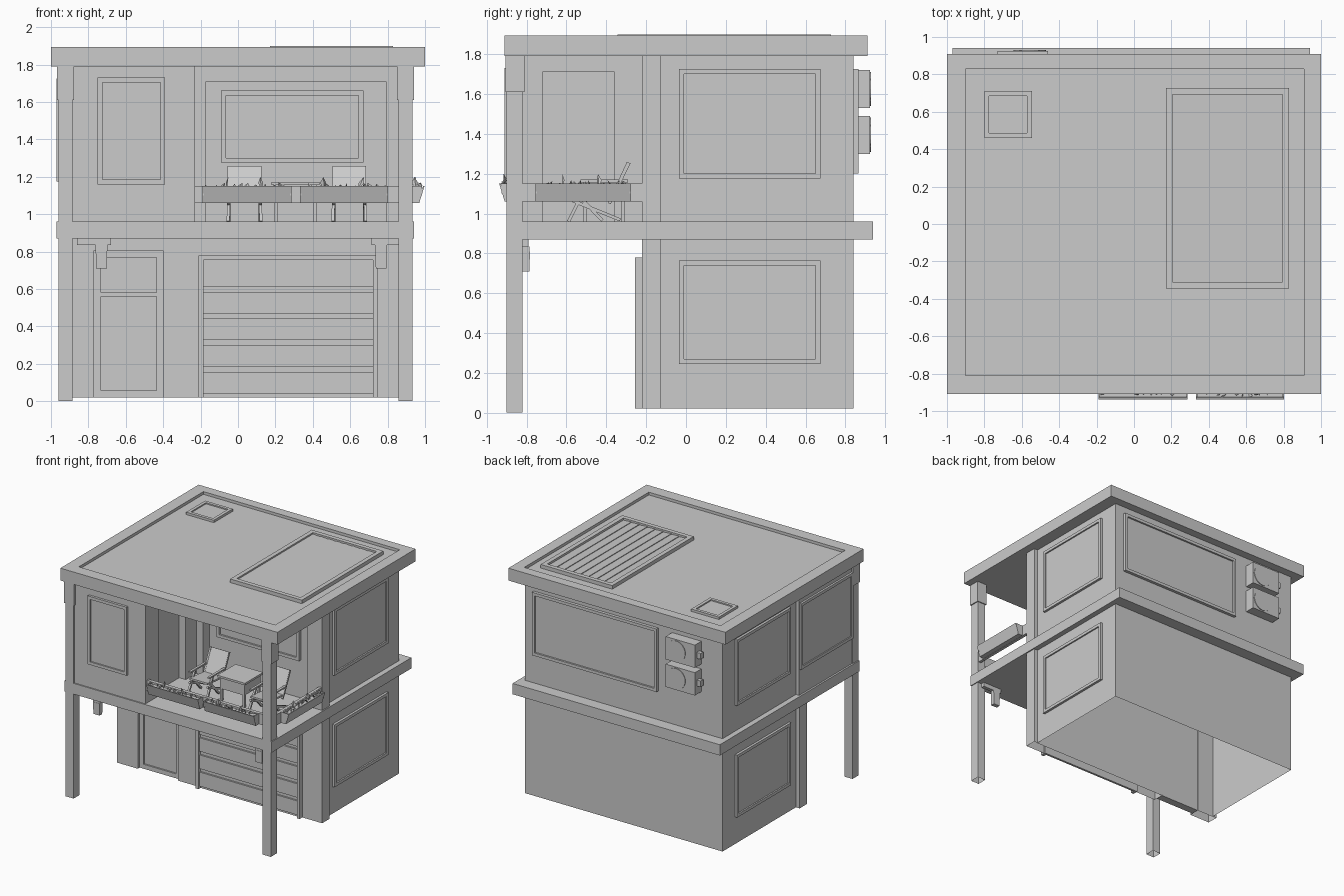
import bpy, bmesh, math, random
from mathutils import Vector, Matrix

if "Cube" in bpy.data.objects:
    bpy.data.objects.remove(bpy.data.objects["Cube"])

random.seed(4)


def finish(name, bm):
    bmesh.ops.recalc_face_normals(bm, faces=bm.faces[:])
    me = bpy.data.meshes.new(name)
    bm.to_mesh(me)
    bm.free()
    ob = bpy.data.objects.new(name, me)
    bpy.context.collection.objects.link(ob)
    return ob


def add_box(bm, x0, x1, y0, y1, z0, z1):
    m = Matrix.Translation(((x0 + x1) / 2, (y0 + y1) / 2, (z0 + z1) / 2)) @ Matrix.Diagonal((abs(x1 - x0), abs(y1 - y0), z1 - z0, 1))
    bmesh.ops.create_cube(bm, size=1, matrix=m)


def boxes(name, *items, open_below=None):
    # group of boxes; faces lying at or below height open_below are left out
    bm = bmesh.new()
    for b in items:
        add_box(bm, *b)
    if open_below is not None:
        low = [f for f in bm.faces if all(v.co.z < open_below for v in f.verts)]
        bmesh.ops.delete(bm, geom=low, context='FACES_ONLY')
    return finish(name, bm)


def add_bar(bm, a, b, w, t):
    # flat bar from a to b: w wide along x, t thick
    a, b = Vector(a), Vector(b)
    d = (b - a).normalized()
    x = Vector((1, 0, 0)) if abs(d.x) < 0.9 else Vector((0, 1, 0))
    x = (x - d * x.dot(d)).normalized()
    rot = Matrix((x, d.cross(x), d)).transposed().to_4x4()
    m = Matrix.Translation((a + b) / 2) @ rot @ Matrix.Diagonal((w, t, (b - a).length, 1))
    bmesh.ops.create_cube(bm, size=1, matrix=m)


def panel(name, axis, pos, out, a0, a1, z0, z1, border=0.025, pane=0.4, bars=()):
    # framed panel on a wall; out is the signed protrusion along the axis
    bm = bmesh.new()

    def put(u0, u1, v0, v1, o):
        if axis == 'x':
            add_box(bm, pos, pos + o, u0, u1, v0, v1)
        else:
            add_box(bm, u0, u1, pos, pos + o, v0, v1)
    put(a0, a0 + border, z0, z1, out)
    put(a1 - border, a1, z0, z1, out)
    put(a0 + border, a1 - border, z1 - border, z1, out)
    put(a0 + border, a1 - border, z0, z0 + border, out)
    put(a0 + border, a1 - border, z0 + border, z1 - border, out * pane)
    for b0, b1 in bars:
        put(a0 + border, a1 - border, b0, b1, out)
    return finish(name, bm)


# main volumes; the ground floor is an open-bottomed shell
boxes("lower_storey", (-0.925, 0.895, -0.13, 0.84, 0.02, 0.87), open_below=0.03)
boxes("lower_front_wall", (-0.96, -0.77, -0.22, -0.125, 0.02, 0.87), (-0.40, 0.93, -0.22, -0.125, 0.02, 0.87),
      (-0.77, -0.40, -0.22, -0.125, 0.805, 0.87), open_below=0.03)
boxes("floor_slab", (-0.97, 0.94, -0.90, 0.94, 0.87, 0.96))
boxes("upper_storey", (-0.925, 0.895, -0.13, 0.84, 0.96, 1.79))
boxes("front_room", (-0.955, -0.29, -0.89, -0.125, 0.96, 1.79))
boxes("front_room_balcony_wall", (-0.29, -0.23, -0.89, -0.72, 0.96, 1.79),
      (-0.29, -0.23, -0.36, -0.125, 0.96, 1.79), (-0.29, -0.23, -0.72, -0.36, 1.71, 1.79))
boxes("balcony_back_surround", (-0.23, -0.17, -0.22, -0.125, 0.96, 1.79),
      (0.79, 0.93, -0.22, -0.125, 0.96, 1.79), (-0.17, 0.79, -0.22, -0.125, 1.71, 1.79))

# roof with raised parapet
boxes("roof_deck", (-0.9, 0.91, -0.81, 0.83, 1.79, 1.87))
boxes("roof_parapet", (-1, -0.9, -0.91, 0.91, 1.79, 1.893), (0.91, 1, -0.91, 0.91, 1.79, 1.893),
      (-0.9, 0.91, -0.91, -0.81, 1.79, 1.893), (-0.9, 0.91, 0.83, 0.91, 1.79, 1.893))


def roof_frame(name, x0, x1, y0, y1, b, top):
    return boxes(name, (x0, x0 + b, y0, y1, 1.86, top), (x1 - b, x1, y0, y1, 1.86, top),
                 (x0 + b, x1 - b, y0, y0 + b, 1.86, top), (x0 + b, x1 - b, y1 - b, y1, 1.86, top))


# louvred roof light and hatch
roof_frame("louvre_frame", 0.17, 0.83, -0.345, 0.728, 0.036, 1.90)
bm = bmesh.new()
for i in range(8):
    x = 0.206 + i * 0.0735
    add_bar(bm, (x + 0.037, -0.309, 1.882), (x + 0.037, 0.692, 1.882), 0.076, 0.006)
    bmesh.ops.rotate(bm, verts=bm.verts[-8:], cent=(x + 0.037, 0, 1.882), matrix=Matrix.Rotation(0.07, 3, 'Y'))
finish("louvre_slats", bm)
roof_frame("roof_hatch_frame", -0.80, -0.545, 0.46, 0.71, 0.026, 1.89)
boxes("roof_hatch_lid", (-0.774, -0.571, 0.486, 0.684, 1.86, 1.88))

# front posts with capitals
for side, x in (("left", -0.9225), ("right", 0.895)):
    boxes(side + "_post", (x - 0.0375, x + 0.0375, -0.9, -0.82, 0, 0.87),
          (x - 0.0375, x + 0.0375, -0.9, -0.82, 0.96, 1.79), open_below=0.03)
    boxes(side + "_post_capital", (x - 0.046, x + 0.046, -0.905, -0.812, 1.61, 1.79))

# windows
for side, x, o in (("right", 0.895, 0.02), ("left", -0.925, -0.02)):
    panel(side + "_lower_window", 'x', x, o, -0.035, 0.675, 0.245, 0.765)
    panel(side + "_upper_window", 'x', x, o, -0.035, 0.675, 1.175, 1.725)
panel("left_room_window", 'x', -0.955, -0.016, -0.82, -0.13, 1.175, 1.725)
panel("front_room_window", 'y', -0.89, -0.02, -0.75, -0.39, 1.16, 1.73)
panel("back_window", 'y', 0.84, 0.025, -0.335, 0.815, 1.20, 1.725)
panel("balcony_window", 'y', -0.13, -0.025, -0.09, 0.67, 1.275, 1.66)

# recessed entrance door, garage door
panel("entrance_door", 'y', -0.13, -0.065, -0.77, -0.40, 0.02, 0.805, 0.037, 0.8, [(0.56, 0.58)])
boxes("garage_frame", (-0.21, -0.185, -0.257, -0.21, 0.02, 0.78), (0.722, 0.747, -0.257, -0.21, 0.02, 0.78),
      (-0.185, 0.722, -0.257, -0.21, 0.755, 0.78))
boxes("garage_door", (-0.185, 0.722, -0.228, -0.21, 0.02, 0.755))
boxes("garage_door_panels", *[(-0.185, 0.722, -0.242, -0.225, a, b) for a, b in
      ((0.04, 0.157), (0.185, 0.30), (0.33, 0.443), (0.47, 0.585), (0.61, 0.755))])

# hanging lamps below the slab
for side, x in (("left", -0.73), ("right", 0.765)):
    s = 1 if x > 0 else -1
    boxes(side + "_lamp_bracket", (x - s * 0.05, x + s * 0.13, -0.82, -0.79, 0.835, 0.87),
          (x - 0.032, x + 0.032, -0.82, -0.785, 0.81, 0.835))
    bm = bmesh.new()
    bmesh.ops.create_cone(bm, cap_ends=True, segments=4, radius1=0.040, radius2=0.044, depth=0.10,
                          matrix=Matrix.Translation((x, -0.803, 0.76)) @ Matrix.Diagonal((1, 0.62, 1, 1)) @ Matrix.Rotation(math.pi / 4, 4, 'Z'))
    finish(side + "_lamp", bm)

# balcony railing
boxes("balcony_rail", (-0.23, 0.86, -0.87, -0.845, 1.06, 1.15), (0.90, 0.925, -0.82, -0.22, 1.06, 1.15))


def planter(name, origin, length, turn):
    # tapered trough along local x, outward is local -y
    mat = Matrix.Translation(origin) @ Matrix.Rotation(turn, 4, 'Z')
    bm = bmesh.new()
    prof = ((0, 1.06), (-0.042, 1.06), (-0.07, 1.15), (-0.062, 1.15), (-0.057, 1.135), (-0.008, 1.135), (-0.008, 1.15), (0, 1.15))
    f = bm.faces.new([bm.verts.new((-length / 2, y, z)) for y, z in prof])
    r = bmesh.ops.extrude_face_region(bm, geom=[f])
    bmesh.ops.translate(bm, verts=[v for v in r["geom"] if isinstance(v, bmesh.types.BMVert)], vec=(length, 0, 0))
    for s in (-1, 1):
        add_box(bm, s * (length / 2 - 0.008), s * length / 2, -0.058, -0.004, 1.1, 1.15)
    bm.transform(mat)
    finish(name, bm)
    # leafy plants
    bm = bmesh.new()
    for i in range(14):
        c = Vector((length * (0.9 * (i + 0.5) / 14 - 0.45), -0.034 + random.uniform(-0.012, 0.012), 1.134))
        a = random.uniform(0, 2 * math.pi)
        side = Vector((math.cos(a), math.sin(a), 0)) * random.uniform(0.012, 0.02)
        h = 0.065 if i % 6 == 3 else random.uniform(0.02, 0.035)
        tip = c + Vector((random.uniform(-0.03, 0.03), random.uniform(-0.015, 0.015), h))
        mid = c.lerp(tip, 0.5) + Vector((-side.y, side.x, 0)) * 0.4
        vs = [bm.verts.new(p) for p in (c, mid - side, tip, mid + side)]
        bm.faces.new((vs[0], vs[1], vs[2]))
        bm.faces.new((vs[0], vs[2], vs[3]))
    bm.transform(mat)
    finish(name + "_plants", bm)


planter("front_planter_left", (0.048, -0.868, 0), 0.475, 0)
planter("front_planter_right", (0.567, -0.868, 0), 0.47, 0)
planter("side_planter", (0.927, -0.515, 0), 0.48, math.pi / 2)

# deck chairs
for n, cx in (("left", 0.035), ("right", 0.595)):
    bm = bmesh.new()
    for s in (-1, 1):
        x = cx + s * 0.082
        add_bar(bm, (x + s * 0.006, -0.59, 0.96), (x, -0.50, 1.14), 0.016, 0.016)
        add_bar(bm, (x, -0.57, 1.065), (x, -0.33, 0.968), 0.016, 0.016)
        add_bar(bm, (x, -0.54, 1.09), (x, -0.42, 0.965), 0.016, 0.016)
        add_bar(bm, (x, -0.385, 1.05), (x, -0.29, 1.255), 0.014, 0.016)
        add_bar(bm, (x + s * 0.006, -0.56, 1.145), (x + s * 0.006, -0.35, 1.145), 0.02, 0.012)
    finish(n + "_chair_frame", bm)
    bm = bmesh.new()
    add_bar(bm, (cx, -0.57, 1.095), (cx, -0.365, 1.075), 0.165, 0.014)
    add_bar(bm, (cx, -0.37, 1.08), (cx, -0.285, 1.255), 0.18, 0.014)
    finish(n + "_chair_seat", bm)

# balcony table
boxes("table_top", (0.18, 0.435, -0.53, -0.29, 1.155, 1.172))
boxes("table_body", (0.195, 0.42, -0.515, -0.305, 1.06, 1.155))
boxes("table_legs", *[(x, x + 0.018, y, y + 0.018, 0.96, 1.06) for x in (0.195, 0.402) for y in (-0.515, -0.323)])

# air conditioning units on the back wall
for n, z in (("upper", 1.53), ("lower", 1.30)):
    boxes(n + "_cooling_unit", (-0.73, -0.46, 0.84, 0.925, z, z + 0.19))
    boxes(n + "_cooling_valve", (-0.765, -0.73, 0.865, 0.90, z + 0.07, z + 0.12))
    bm = bmesh.new()
    bmesh.ops.create_cone(bm, cap_ends=True, segments=24, radius1=0.086, radius2=0.086, depth=0.01,
                          matrix=Matrix.Translation((-0.557, 0.925, z + 0.095)) @ Matrix.Rotation(math.pi / 2, 4, 'X'))
    finish(n + "_cooling_fan", bm)
